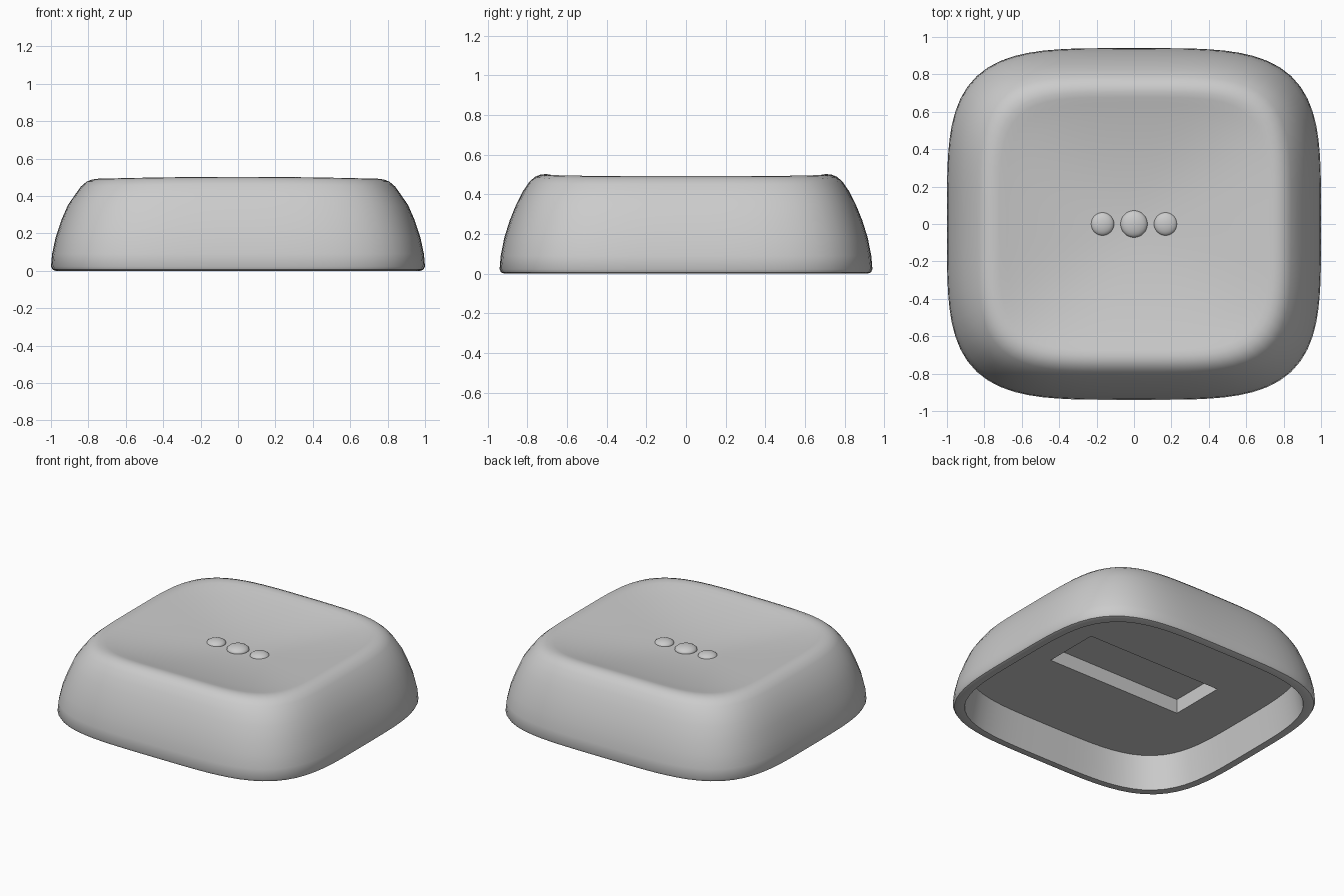
import bpy, bmesh, math

old = bpy.data.objects.get("Cube")
if old:
    bpy.data.objects.remove(old, do_unlink=True)

grey = bpy.data.materials.new("plain_grey")
grey.use_nodes = True
grey.diffuse_color = (0.6, 0.6, 0.6, 1)
grey.node_tree.nodes["Principled BSDF"].inputs["Base Color"].default_value = (0.6, 0.6, 0.6, 1)

SIDES = 96
DEPTH = 0.94          # depth relative to width


def ring(bm, half, z, power):
    """Rounded-square ring of vertices."""
    verts = []
    for i in range(SIDES):
        t = 2 * math.pi * i / SIDES
        c, s = math.cos(t), math.sin(t)
        r = half * (abs(c) ** power + abs(s) ** power) ** (-1 / power)
        x = r * c
        sag = 0.018 * x * x if z > 0.4 else 0   # side rims sit slightly lower
        verts.append(bm.verts.new((x, r * s * DEPTH, z - sag)))
    return verts


def bridge(bm, lower, upper):
    n = len(lower)
    for i in range(n):
        j = (i + 1) % n
        bm.faces.new((lower[i], lower[j], upper[j], upper[i]))


def finish(obj):
    obj.data.materials.append(grey)
    bpy.ops.object.select_all(action="DESELECT")
    obj.select_set(True)
    bpy.context.view_layer.objects.active = obj
    bpy.ops.object.shade_smooth_by_angle(angle=math.radians(40))


# Shell: profile from cavity roof, down the inner wall, up the outside, into the dish
ROOF = 0.23
profile = [(0.90, ROOF, 4), (0.935, 0, 4), (0.975, 0, 4), (0.992, 0.006, 4),
           (1.0, 0.022, 4), (0.994, 0.09, 4), (0.975, 0.18, 4), (0.945, 0.27, 4),
           (0.91, 0.35, 4.1), (0.875, 0.415, 4.2), (0.84, 0.463, 4.2),
           (0.81, 0.488, 4.3), (0.78, 0.499, 4.3), (0.75, 0.502, 4.4),
           (0.72, 0.497, 4.4), (0.68, 0.487, 4.3), (0.6, 0.47, 4),
           (0.48, 0.448, 3.5), (0.34, 0.428, 3), (0.2, 0.415, 2.5), (0.08, 0.409, 2)]
bm = bmesh.new()
rings = [ring(bm, *p) for p in profile]
for a, b in zip(rings, rings[1:]):
    bridge(bm, a, b)
tip = bm.verts.new((0, 0, 0.408))
for i in range(SIDES):
    bm.faces.new((rings[-1][i], rings[-1][(i + 1) % SIDES], tip))

# Rectangular slot sunk into the cavity roof
corners = [(-1, -1), (1, -1), (1, 1), (-1, 1)]
mouth, end = [[bm.verts.new((0.525 * x, 0.2 * y, z)) for x, y in corners]
              for z in (ROOF, ROOF + 0.1)]
bridge(bm, mouth, end)
bm.faces.new(end)
bm.edges.ensure_lookup_table()
loops = set(mouth) | set(rings[0])
border = [e for e in bm.edges if e.is_boundary and set(e.verts) <= loops]
bmesh.ops.triangle_fill(bm, edges=border, use_beauty=True, normal=(0, 0, -1))
bmesh.ops.recalc_face_normals(bm, faces=bm.faces)
mesh = bpy.data.meshes.new("shell")
bm.to_mesh(mesh)
bm.free()
shell = bpy.data.objects.new("shell", mesh)
bpy.context.collection.objects.link(shell)
finish(shell)

# Three raised touch dots in the dish
for name, x, radius in (("right_dot", -0.169, 0.062), ("middle_dot", 0, 0.072), ("left_dot", 0.169, 0.062)):
    bpy.ops.mesh.primitive_uv_sphere_add(segments=32, ring_count=16, radius=radius, location=(x, 0, 0.41))
    dot = bpy.context.object
    dot.name = name
    dot.scale.z = 0.45
    finish(dot)
